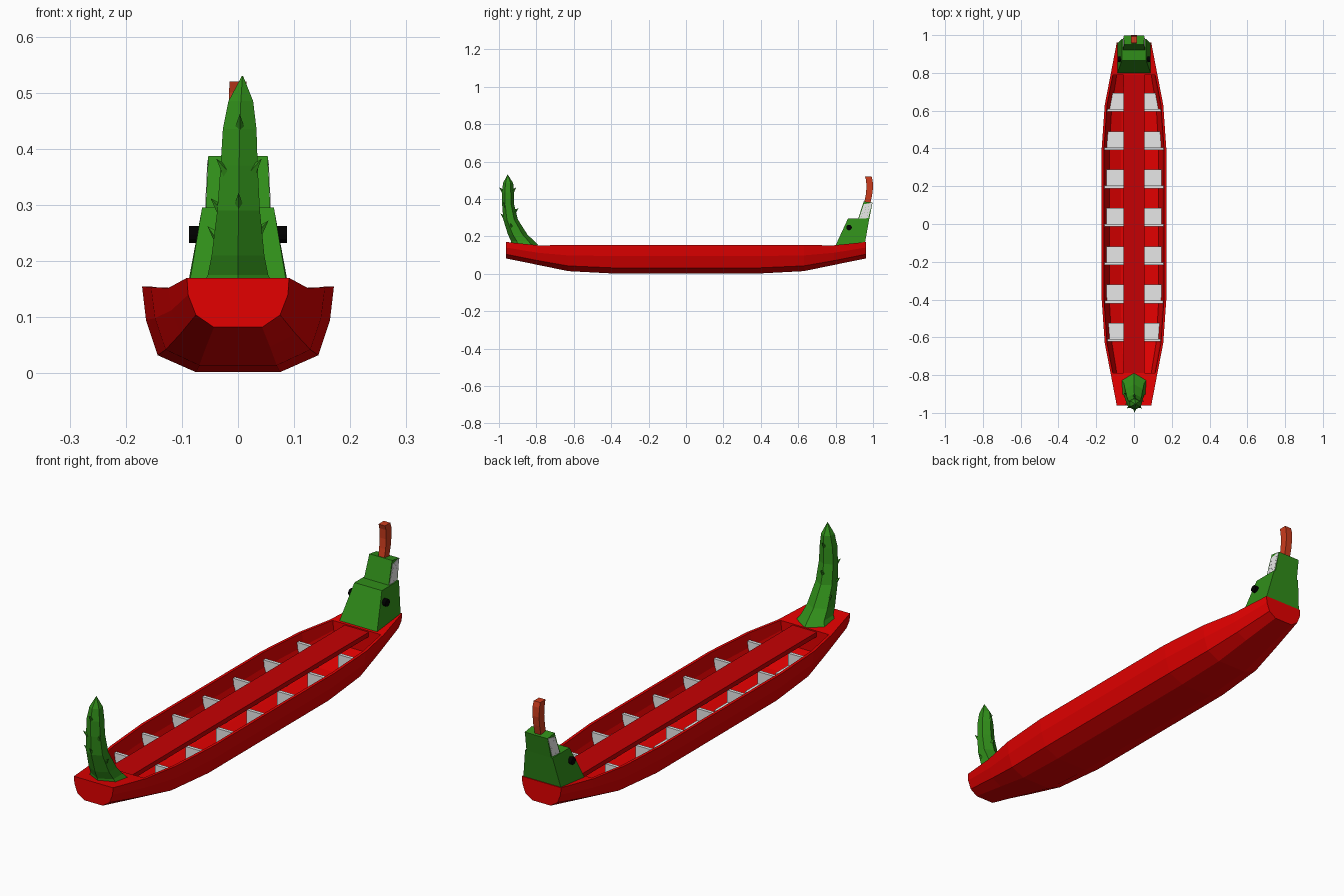
import bpy, bmesh, math
from mathutils import Vector

if "Cube" in bpy.data.objects:
    bpy.data.objects.remove(bpy.data.objects["Cube"])


def mat(name, rgb):
    m = bpy.data.materials.new(name)
    m.diffuse_color = (*rgb, 1)
    m.use_nodes = True
    m.node_tree.nodes["Principled BSDF"].inputs["Base Color"].default_value = m.diffuse_color
    return m


RED = mat("hull red", (0.77, 0.0, 0.0))
DARK_RED = mat("walkway red", (0.56, 0.0, 0.001))
GREEN = mat("dragon green", (0.03, 0.27, 0.01))
WHITE = mat("seat white", (0.81, 0.81, 0.81))
TONGUE = mat("tongue red", (0.60, 0.045, 0.012))
BLACK = mat("eye black", (0.0, 0.0, 0.0))


def make(name, verts, faces, material):
    bm = bmesh.new()
    vs = [bm.verts.new(v) for v in verts]
    for f in faces:
        bm.faces.new([vs[i] for i in f])
    bmesh.ops.recalc_face_normals(bm, faces=bm.faces)
    me = bpy.data.meshes.new(name)
    bm.to_mesh(me)
    bm.free()
    me.materials.append(material)
    ob = bpy.data.objects.new(name, me)
    bpy.context.collection.objects.link(ob)
    return ob


def loft(name, rings, material):
    """Closed rings of equal size joined in order, capped at both ends."""
    n, k = len(rings[0]), len(rings)
    faces = [(r * n + i, r * n + (i + 1) % n, (r + 1) * n + (i + 1) % n, (r + 1) * n + i)
             for r in range(k - 1) for i in range(n)]
    faces += [tuple(range(n)), tuple(range((k - 1) * n, k * n))]
    return make(name, [p for r in rings for p in r], faces, material)


def rect(x, y0, y1, z0, z1=None):
    """Ring of a block: half width x, front y0 at z0, back y1 at z1."""
    z1 = z0 if z1 is None else z1
    return [(-x, y0, z0), (x, y0, z0), (x, y1, z1), (-x, y1, z1)]


# Half sections of the hull (x, z), from rim to keel, at distance |y|
STATIONS = [
    (0.00, [(.171, .155), (.164, .095), (.143, .032), (.075, .000)]),
    (0.40, [(.171, .155), (.164, .095), (.143, .032), (.075, .002)]),
    (0.63, [(.155, .153), (.148, .098), (.129, .042), (.069, .014)]),
    (0.79, [(.124, .152), (.119, .112), (.103, .070), (.057, .047)]),
    (0.962, [(.091, .170), (.089, .140), (.075, .104), (.043, .082)]),
]


def section(y):
    a = abs(y)
    for (y0, s0), (y1, s1) in zip(STATIONS, STATIONS[1:]):
        if a <= y1:
            t = (a - y0) / (y1 - y0)
            return [(p[0] + (q[0] - p[0]) * t, p[1] + (q[1] - p[1]) * t) for p, q in zip(s0, s1)]


def inner(y, wall=.012):
    s = section(y)
    return [(s[0][0] - wall, s[0][1]), (s[1][0] - wall, s[1][1]),
            (s[2][0] - wall, s[2][1] + .006), (s[3][0] - .005, s[3][1] + wall)]


def inner_x(y, z):
    s = inner(y)
    for (xa, za), (xb, zb) in zip(s, s[1:]):
        if zb <= z <= za:
            return xa + (xb - xa) * (za - z) / (za - zb)
    return s[-1][0]


# Hull: outer skin, inner skin, rims, end decks
ys = [-.962, -.79, -.63, -.4, .4, .63, .79, .962]
verts, faces, outer_i, inner_i = [], [], {}, {}
for table, fn in ((outer_i, section), (inner_i, inner)):
    for y in ys:
        if fn is inner and abs(y) > .9:
            continue
        s = fn(y)
        table[y] = list(range(len(verts), len(verts) + 8))
        verts += [(-x, y, z) for x, z in s] + [(x, y, z) for x, z in reversed(s)]
for table in (outer_i, inner_i):
    keys = list(table)
    for a, b in zip(keys, keys[1:]):
        A, B = table[a], table[b]
        faces += [(A[i], A[i + 1], B[i + 1], B[i]) for i in range(7)]
    faces += [tuple(table[keys[0]]), tuple(table[keys[-1]])]
for a, b in zip(ys[1:-1], ys[2:-1]):
    for k in (0, 7):
        faces.append((outer_i[a][k], outer_i[b][k], inner_i[b][k], inner_i[a][k]))
for s in (-1, 1):
    E, O, I = outer_i[s * .962], outer_i[s * .79], inner_i[s * .79]
    faces += [(E[0], E[7], I[7], I[0]), (E[0], I[0], O[0]), (E[7], O[7], I[7])]
make("hull", verts, faces, RED)

# Central walkway, nearly level with the end decks
loft("walkway", [rect(.056, -.79, .79, .128), rect(.056, -.79, .79, .147)], DARK_RED)

# Seats with backrests fitted to the hull sides
for i in range(-3, 4):
    y0 = -.01 + .203 * i
    for s in (-1, 1):
        back = [(.05, .04), (inner_x(y0, .05), .05), (inner_x(y0, .098), .098),
                (inner_x(y0, .126), .126), (.05, .126)]
        loft("backrest", [[(s * x, y, z) for x, z in back] for y in (y0 - .004, y0 + .01)], WHITE)
        ya, yb = y0 + .01, y0 + .095
        loft("seat", [[(s * .05, ya, z), (s * inner_x(ya, z), ya, z),
                       (s * inner_x(yb, z), yb, z), (s * .05, yb, z)] for z in (.062, .075)], WHITE)

# Dragon head: lower block and raised snout
loft("head_base", [rect(.088, .80, .957, .152, .165), rect(.064, .866, .98, .295)], GREEN)
loft("head_snout", [rect(.058, .918, .978, .285), rect(.053, .95, .997, .387, .38)], GREEN)

# Teeth: interlocking thin triangles on both cheeks
for s in (-1, 1):
    for k in range(5):
        for row in (0, 1):
            t0 = (k + row * .5) / 5.5
            t1, tm = t0 + .98 / 5.5, t0 + .5 / 5.5

            def cheek(t, d, out):
                z = .29 + .09 * t
                return (s * (.0578 - .0044 * t + out), .924 + .03 * t + (.048 - .006 * t) * d, z)
            pts = [(t0, row), (t1, row), (tm, 1 - row)]
            loft("tooth", [[cheek(t, d, o) for t, d in pts] for o in (-.003, .0012)], WHITE)

# Tongue
loft("tongue", [rect(.014, .952, .985, .375), rect(.015, .961, .995, .42),
                rect(.015, .965, 1.0, .46), rect(.016, .963, .998, .50),
                rect(.015, .957, .992, .52)], TONGUE)

# Eyes
for s in (-1, 1):
    ring = [(.872 + .015 * math.cos(a * math.pi / 6), .247 + .015 * math.sin(a * math.pi / 6))
            for a in range(12)]
    loft("eye", [[(s * x, y, z) for y, z in ring] for x in (.06, .087)], BLACK)

# Tail: six-sided tapering tube (centre x, centre y, z, half width, half depth)
TAIL = [(0, -.862, .153, .066, .072), (0, -.874, .175, .054, .062), (0, -.90, .21, .047, .052),
        (.001, -.938, .29, .038, .039), (.002, -.951, .37, .033, .032),
        (.003, -.953, .435, .030, .032), (.005, -.951, .485, .022, .027),
        (.008, -.954, .53, .001, .001)]
ANG = [math.radians(30 + 60 * i) for i in range(6)]
loft("tail", [[(cx + w * math.cos(a) / math.cos(ANG[0]), cy + d * math.sin(a), z) for a in ANG]
              for cx, cy, z, w, d in TAIL], GREEN)

# Tail spikes
for z, deg in [(.30, 270), (.44, 270), (.36, 325), (.36, 215), (.29, 200), (.25, 340),
               (.44, 90), (.33, 90), (.24, 160)]:
    for lo, hi in zip(TAIL, TAIL[1:]):
        if lo[2] <= z < hi[2]:
            t = (z - lo[2]) / (hi[2] - lo[2])
            cx, cy, _, w, d = (p + (q - p) * t for p, q in zip(lo, hi))
    a = math.radians(deg)
    out, side = Vector((math.cos(a), math.sin(a), 0)), Vector((-math.sin(a), math.cos(a), 0))
    p = Vector((cx + w * .9 * out.x, cy + d * .85 * out.y, z))
    tip = p + out * .019 + Vector((0, 0, .022))
    base = [p + side * .008, p + Vector((0, 0, .013)), p - side * .008, p - Vector((0, 0, .018))]
    make("tail_spike", base + [tip],
         [(0, 1, 4), (1, 2, 4), (2, 3, 4), (3, 0, 4), (0, 1, 2, 3)], GREEN)
